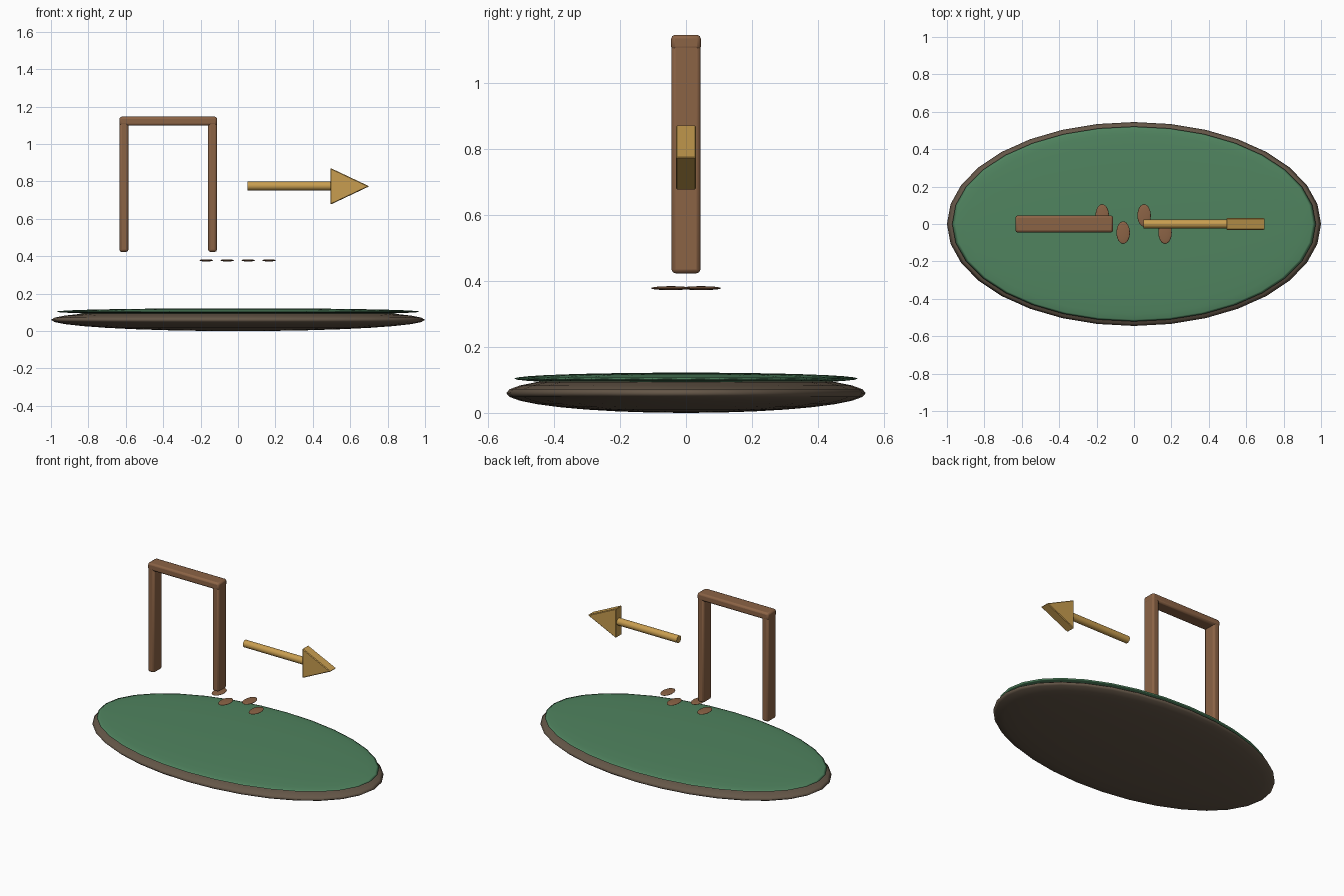
import bpy, bmesh, math

if "Cube" in bpy.data.objects:
    bpy.data.objects.remove(bpy.data.objects["Cube"])


def material(name, rgb):
    m = bpy.data.materials.new(name)
    m.diffuse_color = (*rgb, 1)
    m.use_nodes = True
    m.node_tree.nodes["Principled BSDF"].inputs["Base Color"].default_value = m.diffuse_color
    return m


EARTH = material("earth", (0.13, 0.095, 0.065))
GRASS = material("grass", (0.08, 0.23, 0.115))
WOOD = material("wood", (0.26, 0.125, 0.06))
GOLD = material("gold", (0.58, 0.34, 0.08))


def finish(ob, name, mat, bevel=0, segments=2):
    ob.name = name
    ob.data.materials.append(mat)
    if bevel:
        mod = ob.modifiers.new("bevel", "BEVEL")
        mod.width, mod.segments = bevel, segments
    return ob


def disc(name, loc, radii, mat):
    bpy.ops.mesh.primitive_uv_sphere_add(segments=32, ring_count=16, radius=1, location=loc)
    ob = bpy.context.object
    ob.scale = radii
    bpy.ops.object.transform_apply(location=False, rotation=False, scale=True)
    bpy.ops.object.shade_smooth()
    return finish(ob, name, mat)


def beam(name, loc, size, mat):
    bpy.ops.mesh.primitive_cube_add(size=1, location=loc)
    ob = bpy.context.object
    ob.scale = size
    bpy.ops.object.transform_apply(location=False, rotation=False, scale=True)
    finish(ob, name, mat, 0.012)
    bpy.ops.object.shade_smooth_by_angle(angle=math.radians(40))
    return ob


# Oval ground with a thin grass layer
disc("ground_base", (0, 0, 0.06), (1.0, 0.545, 0.06), EARTH)
disc("grass_top", (0, 0, 0.104), (0.972, 0.521, 0.018), GRASS)

# Gate: two posts and a lintel
for side, x in (("left", -0.61), ("right", -0.136)):
    beam(side + "_post", (x, 0, 0.773), (0.047, 0.088, 0.70), WOOD)
beam("lintel", (-0.373, 0, 1.122), (0.523, 0.09, 0.048), WOOD)

# Alternating footprints
for i in range(4):
    disc(f"footprint_{i + 1}", (-0.17 + 0.112 * i, 0.046 * (-1) ** i, 0.378),
         (0.036, 0.06, 0.006), WOOD)

# Arrow shaft
bpy.ops.mesh.primitive_cylinder_add(vertices=24, radius=0.0235, depth=0.45,
                                    location=(0.277, 0, 0.776),
                                    rotation=(0, math.pi / 2, 0))
finish(bpy.context.object, "arrow_shaft", GOLD)
bpy.ops.object.shade_smooth_by_angle(angle=math.radians(40))

# Arrow head: extruded triangle
bm = bmesh.new()
outline = [(0.494, 0.676), (0.702, 0.774), (0.494, 0.872)]
face = bm.faces.new([bm.verts.new((x, -0.031, z)) for x, z in outline])
ext = bmesh.ops.extrude_face_region(bm, geom=[face])
bmesh.ops.translate(bm, vec=(0, 0.062, 0),
                    verts=[v for v in ext["geom"] if isinstance(v, bmesh.types.BMVert)])
bmesh.ops.recalc_face_normals(bm, faces=bm.faces)
mesh = bpy.data.meshes.new("arrow_head")
bm.to_mesh(mesh)
bm.free()
head = bpy.data.objects.new("arrow_head", mesh)
bpy.context.collection.objects.link(head)
finish(head, "arrow_head", GOLD, 0.004, 1)
